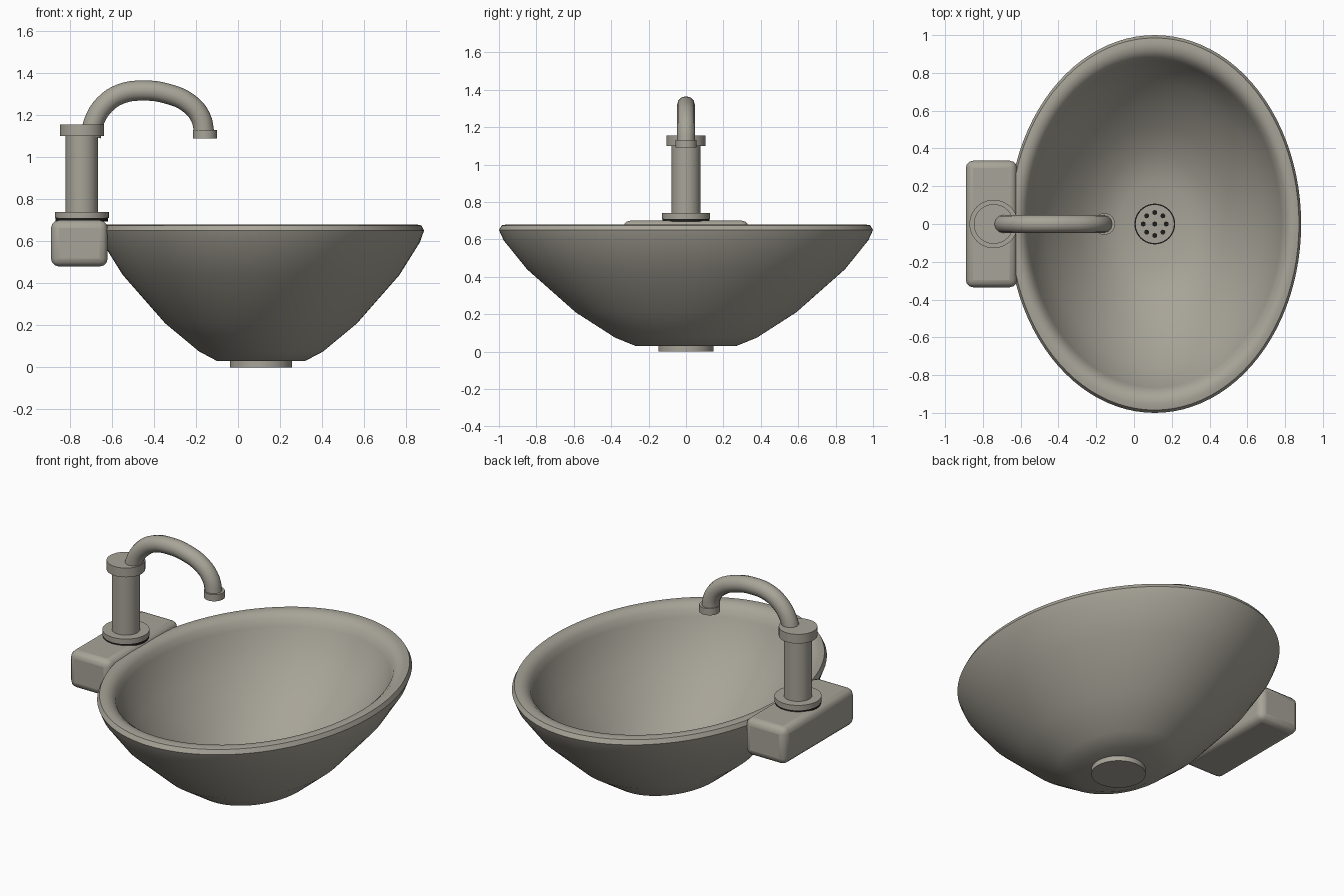
import bpy, math
from mathutils import Vector

cube = bpy.data.objects.get("Cube")
if cube:
    bpy.data.objects.remove(cube, do_unlink=True)


def material(name, rgb):
    m = bpy.data.materials.new(name)
    m.use_nodes = True
    m.diffuse_color = (*rgb, 1)
    m.node_tree.nodes["Principled BSDF"].inputs["Base Color"].default_value = (*rgb, 1)
    return m


STONE = material("warm grey", (0.39, 0.37, 0.315))
DARK = material("dark", (0.012, 0.012, 0.011))


def smooth(ob, angle=35):
    bpy.ops.object.select_all(action='DESELECT')
    ob.select_set(True)
    bpy.context.view_layer.objects.active = ob
    bpy.ops.object.shade_smooth_by_angle(angle=math.radians(angle))


def lathe(name, profile, centre, mat=STONE, scale=(1, 1), n=48, angle=35):
    """Spin (radius, z) points about a vertical axis, capping both ends."""
    verts, faces = [], []
    for r, z in profile:
        for i in range(n):
            a = math.tau * i / n
            verts.append((r * scale[0] * math.cos(a), r * scale[1] * math.sin(a), z))
    for k in range(len(profile) - 1):
        for i in range(n):
            j = (i + 1) % n
            faces.append((k * n + i, k * n + j, (k + 1) * n + j, (k + 1) * n + i))
    last = (len(profile) - 1) * n
    faces.append(tuple(reversed(range(n))))
    faces.append(tuple(range(last, last + n)))
    me = bpy.data.meshes.new(name)
    me.from_pydata(verts, [], faces)
    me.materials.append(mat)
    ob = bpy.data.objects.new(name, me)
    ob.location = (*centre, 0)
    bpy.context.collection.objects.link(ob)
    smooth(ob, angle)
    return ob


def disc(name, centre, r, z0, z1, mat=STONE, n=40):
    return lathe(name, [(r, z0), (r, z1)], centre, mat, n=n)


# Oval basin: outside wall, rolled rim, inside wall and flat floor
BOWL = (0.11, 0)
outer = [(0.27, 0.03), (0.38, 0.075), (0.59, 0.21), (0.85, 0.44), (0.975, 0.595), (1.0, 0.65)]
rim = [(0.985, 0.675), (0.955, 0.68), (0.92, 0.675), (0.885, 0.65), (0.865, 0.61)]
inner = [(0.83, 0.54), (0.75, 0.43), (0.64, 0.32), (0.52, 0.22), (0.38, 0.13), (0.23, 0.08)]
lathe("basin", outer + rim + inner, BOWL, scale=(0.775, 1), n=96, angle=40)

# Drain: outlet below, strainer plate with a dark ring and holes
disc("drain_outlet", BOWL, 0.148, 0, 0.035)
disc("drain_ring", BOWL, 0.108, 0.08, 0.084, DARK)
disc("drain_strainer", BOWL, 0.101, 0.08, 0.088)
disc("drain_hole_centre", BOWL, 0.013, 0.087, 0.09, DARK, 12)
for i in range(8):
    a = math.tau * i / 8
    spot = (BOWL[0] + 0.061 * math.cos(a), 0.061 * math.sin(a))
    disc(f"drain_hole_{i + 1}", spot, 0.013, 0.087, 0.09, DARK, 12)

# Rounded block that carries the tap
bpy.ops.mesh.primitive_cube_add(size=1, location=(-0.755, 0, 0.59))
block = bpy.context.object
block.name = "tap_block"
block.scale = (0.27, 0.67, 0.22)
bpy.ops.object.transform_apply(location=False, rotation=False, scale=True)
block.data.materials.append(STONE)
bevel = block.modifiers.new("rounding", 'BEVEL')
bevel.width, bevel.segments = 0.038, 3
smooth(block, 40)

# Tap column
TAP = (-0.743, 0)
disc("tap_seal", TAP, 0.125, 0.695, 0.71, DARK)
disc("tap_flange", TAP, 0.128, 0.71, 0.74)
disc("tap_column", TAP, 0.077, 0.735, 1.11)
disc("tap_collar", TAP, 0.105, 1.1, 1.155)

# Curved spout swept along a path
path = [(-0.7, 1.1), (-0.685, 1.17), (-0.635, 1.25), (-0.555, 1.302), (-0.45, 1.317),
        (-0.34, 1.303), (-0.235, 1.257), (-0.178, 1.19), (-0.16, 1.11)]
curve = bpy.data.curves.new("spout", 'CURVE')
curve.dimensions = '3D'
curve.bevel_depth = 0.048
curve.bevel_resolution = 4
curve.resolution_u = 4
curve.use_fill_caps = True
spline = curve.splines.new('BEZIER')
spline.bezier_points.add(len(path) - 1)
for p, (x, z) in zip(spline.bezier_points, path):
    p.co = Vector((x, 0, z))
    p.handle_left_type = p.handle_right_type = 'AUTO'
curve.materials.append(STONE)
spout = bpy.data.objects.new("spout", curve)
bpy.context.collection.objects.link(spout)
bpy.ops.object.select_all(action='DESELECT')
spout.select_set(True)
bpy.context.view_layer.objects.active = spout
bpy.ops.object.convert(target='MESH')
smooth(bpy.context.object, 50)

# Nozzle at the spout end
disc("spout_nozzle", (-0.157, 0), 0.057, 1.09, 1.13)
